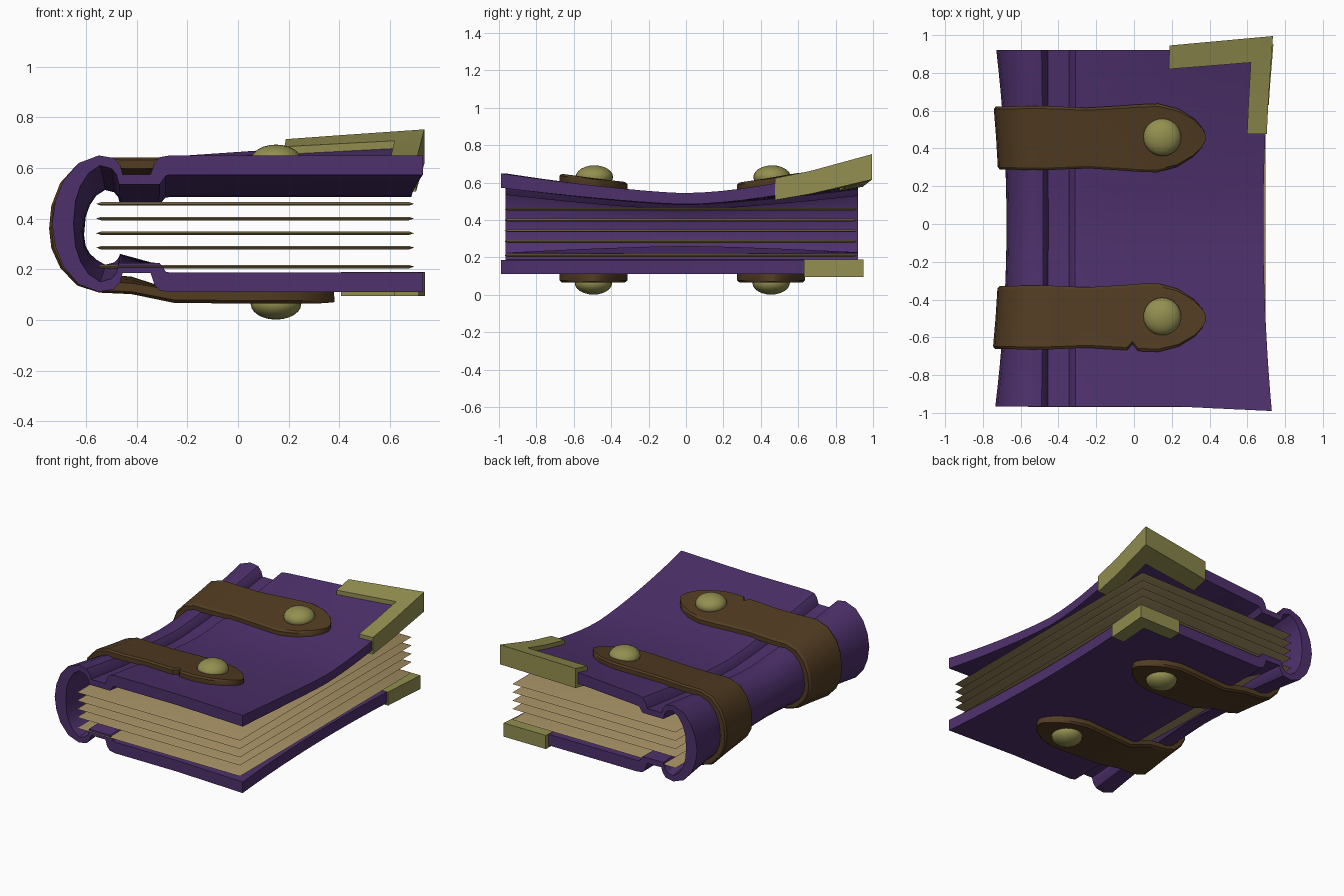
import bpy, bmesh, math
from mathutils import Vector

cube = bpy.data.objects.get("Cube")
if cube:
    bpy.data.objects.remove(cube, do_unlink=True)

MID = 0.38  # mirror height of the binding


def material(name, rgb):
    m = bpy.data.materials.new(name)
    m.use_nodes = True
    m.diffuse_color = (*rgb, 1)
    m.node_tree.nodes["Principled BSDF"].inputs["Base Color"].default_value = (*rgb, 1)
    return m


PURPLE = material("purple leather", (0.076, 0.03, 0.15))
BROWN = material("brown leather", (0.085, 0.045, 0.016))
BRASS = material("dull brass", (0.29, 0.275, 0.08))
PAPER = material("old paper", (0.37, 0.275, 0.125))


def clamp(v):
    return max(0.0, min(1.0, v))


def warp(x, y, z):
    """Sag the middle of the book, pinch its width and lift the back corner."""
    a = min(abs(y) / 0.97, 1)
    tx, tz = 1 - a ** 2, 1 - a ** 1.4
    lift = 0.075 * clamp((x + 0.3) / 1.02) * clamp((y - 0.1) / 0.85) ** 2 if z > MID else 0
    push = clamp((x - 0.2) / 0.52) * clamp((abs(y) - 0.4) / 0.5)
    spine = clamp((-0.3 - x) / 0.15)
    if z > 0.18:
        new_z = z - (z - 0.18) * 0.227 * tz + lift
    else:
        new_z = z
    if z < MID:
        new_z += spine * tz * 0.08 * (MID - z) / 0.27
    if x < -0.45:
        new_x = x + 0.06 * tx * (-0.45 - x) / 0.285
    else:
        new_x = x - 0.045 * tx * max(0, x + 0.34) / 1.06
    if y < 0:
        y -= 0.025 * push
    elif z > MID:
        y += 0.05 * push
    return new_x, y, new_z


def finish(obj, mat, angle=30):
    obj.data.materials.append(mat)
    bpy.ops.object.select_all(action='DESELECT')
    obj.select_set(True)
    bpy.context.view_layer.objects.active = obj
    bpy.ops.object.shade_smooth_by_angle(angle=math.radians(angle))


def slab(name, top, bottom, mat):
    """Solid between two grids of points, stitched around the border."""
    bm = bmesh.new()
    t, b = ([[bm.verts.new(p) for p in row] for row in g] for g in (top, bottom))
    n, m = len(t), len(t[0])
    for g in (t, b):
        for i in range(n - 1):
            for j in range(m - 1):
                bm.faces.new((g[i][j], g[i + 1][j], g[i + 1][j + 1], g[i][j + 1]))
    for j in (0, m - 1):
        for i in range(n - 1):
            bm.faces.new((t[i][j], t[i + 1][j], b[i + 1][j], b[i][j]))
    for i in (0, n - 1):
        for j in range(m - 1):
            bm.faces.new((t[i][j], t[i][j + 1], b[i][j + 1], b[i][j]))
    bmesh.ops.remove_doubles(bm, verts=bm.verts, dist=1e-5)
    bmesh.ops.recalc_face_normals(bm, faces=bm.faces)
    mesh = bpy.data.meshes.new(name)
    bm.to_mesh(mesh)
    bm.free()
    obj = bpy.data.objects.new(name, mesh)
    bpy.context.collection.objects.link(obj)
    finish(obj, mat)


def mirrored(half):
    """Extend an upper half profile with its reflection below MID."""
    return half + [(p[0], 2 * MID - p[1], *p[2:]) for p in reversed(half[:-1])]


# Cover: front board, hinge groove, rounded spine, back board
outer = mirrored([(0.73, 0.65), (0.45, 0.65), (0.2, 0.65), (-0.05, 0.65), (-0.27, 0.65),
                  (-0.31, 0.643), (-0.33, 0.62), (-0.345, 0.575), (-0.455, 0.575),
                  (-0.465, 0.61), (-0.49, 0.64), (-0.55, 0.65), (-0.63, 0.62),
                  (-0.69, 0.55), (-0.722, 0.47), (-0.735, 0.38)])
inner = mirrored([(0.73, 0.573), (0.45, 0.573), (0.2, 0.573), (-0.05, 0.573), (-0.27, 0.573),
                  (-0.285, 0.57), (-0.295, 0.555), (-0.31, 0.535), (-0.47, 0.535),
                  (-0.48, 0.575), (-0.5, 0.598), (-0.545, 0.61), (-0.59, 0.58),
                  (-0.622, 0.53), (-0.642, 0.47), (-0.65, 0.38)])
ys = [-0.965 + 1.885 * k / 18 for k in range(19)]
slab("cover", *([[warp(x, y, z) for y in ys] for x, z in prof] for prof in (outer, inner)), PURPLE)

# Pages: thin sheets with tapered rims
for k, z in enumerate((0.21, 0.285, 0.342, 0.4, 0.458)):
    xs, py = (-0.56, -0.54, 0.675, 0.695), (-0.97, -0.955, 0.9, 0.915)
    grids = [[[(x, y, z + (h if 0 < i < 3 and 0 < j < 3 else 0)) for j, y in enumerate(py)]
              for i, x in enumerate(xs)] for h in (0.007, -0.007)]
    slab(f"page_{k + 1}", *grids, PAPER)

# Straps: path around the spine as x, z and half width
strap_path = mirrored([(0.405, 0.69, 0.015), (0.385, 0.692, 0.05), (0.34, 0.695, 0.098),
                       (0.25, 0.695, 0.153), (0.14, 0.695, 0.182), (0.03, 0.695, 0.178),
                       (-0.0, 0.695, 0.176), (-0.03, 0.695, 0.173), (-0.25, 0.693, 0.16),
                       (-0.42, 0.69, 0.168), (-0.56, 0.692, 0.17), (-0.66, 0.66, 0.168),
                       (-0.735, 0.58, 0.167), (-0.775, 0.48, 0.166), (-0.785, 0.38, 0.166)])


def strap(name, yc, notch):
    top, bottom = [], []
    for i, (x, z, w) in enumerate(strap_path):
        a, b = strap_path[max(i - 1, 0)], strap_path[min(i + 1, len(strap_path) - 1)]
        d = Vector((b[0] - a[0], b[1] - a[1])).normalized()
        nx, nz = d.y, -d.x
        rows = ([], [])
        for f in (-1, -0.92, 0, 0.92, 1):
            y = yc + f * w
            if notch and i == 6 and f < -0.5:
                y += 0.035
            for row, off in zip(rows, (0.012 if abs(f) == 1 else 0, 0.05)):
                row.append(warp(x - nx * off, y, z - nz * off))
        top.append(rows[0])
        bottom.append(rows[1])
    slab(name, top, bottom, BROWN)


# Rivets: flattened domes on both strap ends
def rivet(name, y, z):
    bpy.ops.mesh.primitive_uv_sphere_add(segments=24, ring_count=12, radius=1,
                                         location=(0.15, y, z))
    obj = bpy.context.object
    obj.name = name
    obj.scale = (0.1, 0.1, 0.062)
    finish(obj, BRASS)


for side, y, notch in (("back", 0.455, False), ("front", -0.495, True)):
    strap(f"{side}_strap", y, notch)
    rivet(f"{side}_top_rivet", y + 0.005, 0.63)
    rivet(f"{side}_bottom_rivet", y, 0.063)


# Corner guards: L-shaped caps around the back corners
def corner_guard(name, x0, y0, xi, yi, xo, yo, z0, z1):
    line = [((x0, yo), (x0, yi)), (((x0 + xi) / 2, yo), ((x0 + xi) / 2, yi)),
            ((xo, yo), (xi, yi)),
            ((xo, (y0 + yi) / 2), (xi, (y0 + yi) / 2)), ((xo, y0), (xi, y0))]
    slab(name, *([[warp(x, y, z) for x, y in pair] for pair in line] for z in (z1, z0)), BRASS)


corner_guard("top_corner_guard", 0.19, 0.47, 0.63, 0.82, 0.738, 0.945, 0.545, 0.682)
corner_guard("bottom_corner_guard", 0.415, 0.63, 0.64, 0.85, 0.74, 0.95, 0.095, 0.19)
